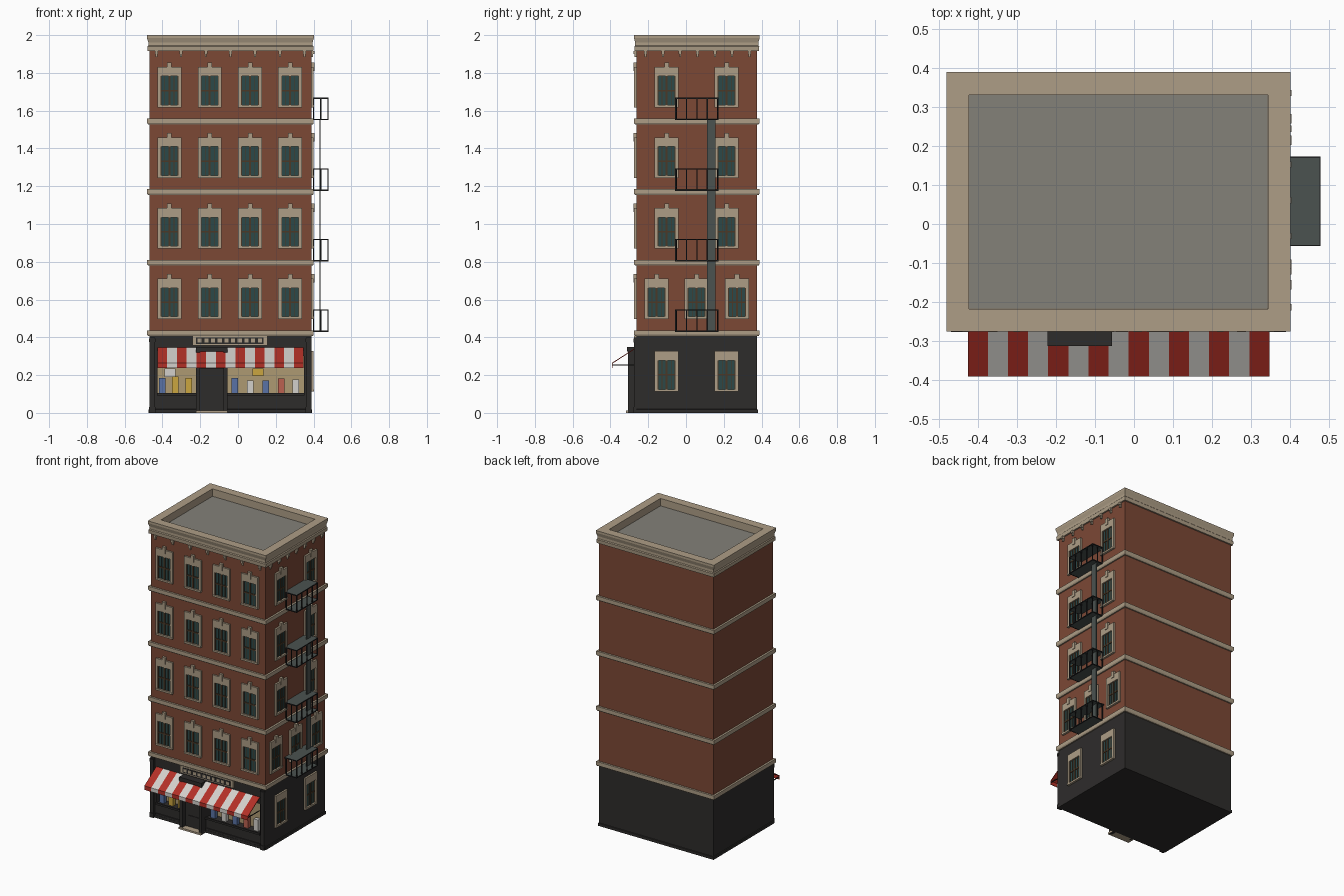
import bpy, bmesh
from mathutils import Matrix, Vector

if "Cube" in bpy.data.objects:
    bpy.data.objects.remove(bpy.data.objects["Cube"])

X0, X1, Y0, Y1 = -0.468, 0.388, -0.262, 0.376
COL = {
    "brick": (0.20, 0.065, 0.036), "stone": (0.42, 0.34, 0.24), "dark": (0.027, 0.025, 0.024),
    "glass": (0.025, 0.065, 0.065), "wood": (0.07, 0.04, 0.02), "roof": (0.23, 0.22, 0.19),
    "red": (0.45, 0.03, 0.02), "white": (0.65, 0.63, 0.6), "iron": (0.07, 0.085, 0.08),
    "rail": (0.015, 0.016, 0.017), "yellow": (0.6, 0.38, 0.05), "blue": (0.1, 0.17, 0.38),
    "orange": (0.5, 0.12, 0.08), "backing": (0.42, 0.32, 0.17)}
MATS = {}
for k, c in COL.items():
    MATS[k] = bpy.data.materials.new(k)
    MATS[k].diffuse_color = (*c, 1)


def finish(bm, name, mat):
    bmesh.ops.recalc_face_normals(bm, faces=bm.faces)
    me = bpy.data.meshes.new(name)
    bm.to_mesh(me)
    bm.free()
    ob = bpy.data.objects.new(name, me)
    me.materials.append(MATS[mat])
    bpy.context.collection.objects.link(ob)
    return ob


def boxes(name, mat, items):
    """One object made of boxes given as x0, x1, y0, y1, z0, z1."""
    bm = bmesh.new()
    for x0, x1, y0, y1, z0, z1 in items:
        c = Vector((x0 + x1, y0 + y1, z0 + z1)) / 2
        m = Matrix.Translation(c) @ Matrix.Diagonal((abs(x1 - x0), abs(y1 - y0), abs(z1 - z0), 1))
        bmesh.ops.create_cube(bm, size=1, matrix=m)
    return finish(bm, name, mat)


def ring(name, mat, profile):
    """Closed (offset, z) profile swept round the building outline."""
    bm = bmesh.new()
    loops = [[bm.verts.new(p) for p in ((X0 - o, Y0 - o, z), (X1 + o, Y0 - o, z),
                                        (X1 + o, Y1 + o, z), (X0 - o, Y1 + o, z))]
             for o, z in profile]
    for a, b in zip(loops, loops[1:] + loops[:1]):
        for i in range(4):
            j = (i + 1) % 4
            bm.faces.new((a[i], a[j], b[j], b[i]))
    return finish(bm, name, mat)


def front(u, d, z):
    return (u[0], u[1], Y0 - d[1], Y0 - d[0], *z)


def side(u, d, z):
    return (X1 + d[0], X1 + d[1], u[0], u[1], *z)


# Main walls and roof
boxes("brick_walls", "brick", [(X0, X1, Y0, Y1, 0.41, 1.945)])
boxes("roof_deck", "roof", [(X0 + 0.04, X1 - 0.04, Y0 + 0.04, Y1 - 0.04, 1.94, 1.95)])
ring("cornice", "stone", [(-0.045, 1.93), (0.0, 1.915), (0.010, 1.915), (0.012, 1.94),
                          (0.007, 1.945), (0.007, 1.962), (0.014, 1.985), (0.014, 2.0), (-0.044, 2.0)])
for n in range(4):
    z = 0.406 + 0.3735 * n
    ring(f"floor_band_{n + 1}", "stone", [(-0.01, z), (0.008, z), (0.013, z + 0.008),
                                          (0.013, z + 0.031), (-0.01, z + 0.031)])

# Cornice brackets on front and right side
br = []
for i in range(7):
    for place, c in ((front, -0.432 + 0.1307 * i), (side, -0.214 + 0.0917 * i)):
        br += [place((c - 0.008, c + 0.008), (0, 0.016), (1.90, 1.917)),
               place((c - 0.005, c + 0.005), (0, 0.010), (1.885, 1.90))]
boxes("cornice_brackets", "stone", br)


# Windows
def windows(name, place, spots):
    stone, panes, frames = [], [], []
    for c, z, key in spots:
        def add(group, u0, u1, d, z0, z1):
            group.append(place((c + u0, c + u1), (-0.005, d), (z + z0, z + z1)))
        add(stone, -0.063, 0.063, 0.012, 0.163, 0.213)
        add(stone, -0.063, 0.063, 0.014, -0.002, 0.010)
        for s in (-1, 1):
            a, b = sorted((s * 0.047, s * 0.063))
            add(stone, a, b, 0.012, 0.010, 0.163)
            a, b = sorted((s * 0.043, s * 0.047))
            add(frames, a, b, 0.007, 0.010, 0.163)
            add(frames, s * 0.024 - 0.0015, s * 0.024 + 0.0015, 0.004, 0.010, 0.163)
        if key:
            add(stone, -0.012, 0.012, 0.016, 0.19, 0.235)
        add(panes, -0.047, 0.047, 0.002, 0.010, 0.163)
        add(frames, -0.005, 0.005, 0.007, 0.010, 0.163)
        add(frames, -0.047, 0.047, 0.006, 0.082, 0.091)
    boxes(name + "_surrounds", "stone", stone)
    boxes(name + "_panes", "glass", panes)
    boxes(name + "_frames", "wood", frames)


levels = [0.499 + 0.3735 * n for n in range(4)]
windows("front_windows", front, [(x, z, True) for z in levels for x in (-0.363, -0.150, 0.064, 0.276)])
windows("side_windows", side, [(y, z, True) for z in levels[1:] for y in (-0.103, 0.215)]
        + [(y, levels[0], True) for y in (-0.156, 0.056, 0.270)]
        + [(y, 0.115, False) for y in (-0.103, 0.215)])

# Ground floor shell with two shop window openings
D0, D1 = -0.222, -0.056
boxes("ground_floor_walls", "dark", [
    (X0, X1, -0.20, Y1, 0, 0.41), (X0, X1, Y0, -0.20, 0, 0.10), (X0, X1, Y0, -0.20, 0.30, 0.41),
    (X0, -0.427, Y0, -0.20, 0.10, 0.30), (D0, D1, Y0, -0.20, 0.10, 0.30),
    (0.350, X1, Y0, -0.20, 0.10, 0.30)])
ring("plinth", "dark", [(-0.01, 0), (0.005, 0), (0.005, 0.018), (-0.01, 0.022)])
boxes("shop_pilasters", "dark", [p for a, b in ((X0, -0.440), (0.360, X1)) for p in (
    front((a, b), (0, 0.012), (0, 0.40)), front((a - 0.002, b + 0.002), (0, 0.016), (0, 0.03)),
    front((a - 0.002, b + 0.002), (0, 0.016), (0.375, 0.395)))])
boxes("shop_panel_frames", "dark", [p for a, b in ((-0.43, D0), (D1, 0.352)) for p in (
    front((a, b), (0, 0.010), (0.092, 0.104)), front((a, b), (0, 0.007), (0.02, 0.032)))])
boxes("shop_window_backing", "backing", [(-0.427, D0, -0.203, -0.199, 0.10, 0.30),
                                         (D1, 0.350, -0.203, -0.199, 0.10, 0.30)])

# Goods on display
goods = {"blue": [(-0.40, 0.185), (-0.017, 0.185), (0.146, 0.172)],
         "yellow": [(-0.333, 0.193), (-0.26, 0.185)],
         "white": [(0.064, 0.172), (0.305, 0.177)], "orange": [(0.228, 0.182)]}
for mat, spots in goods.items():
    boxes("display_goods_" + mat, mat, [(x - 0.017, x + 0.017, -0.245, -0.218, 0.10, z) for x, z in spots])
boxes("hanging_card_left", "white", [(-0.39, -0.33, -0.225, -0.22, 0.19, 0.235)])
boxes("hanging_card_right", "yellow", [(0.078, 0.136, -0.225, -0.22, 0.195, 0.235)])

# Entrance
boxes("entrance_surround", "dark", [
    (D0, D0 + 0.022, -0.308, Y0, 0, 0.33), (D1 - 0.022, D1, -0.308, Y0, 0, 0.33),
    (D0 + 0.02, D1 - 0.02, -0.300, Y0, 0.235, 0.33), (D0, D1, -0.313, Y0, 0.325, 0.35)])
boxes("door", "dark", [(D0 + 0.02, D1 - 0.02, -0.275, Y0, 0.012, 0.235),
                       (D0 + 0.04, D1 - 0.04, -0.279, Y0, 0.03, 0.09),
                       (D0 + 0.04, D1 - 0.04, -0.279, Y0, 0.11, 0.215)])
boxes("door_step", "stone", [(D0, D1, -0.318, Y0, 0, 0.012)])

# Plain fascia panel with small panes
boxes("fascia_panel", "stone", [front((-0.241, 0.156), (0, 0.012), (0.358, 0.408))])
boxes("fascia_inset", "dark", [front((-0.222, 0.135), (0, 0.014), (0.366, 0.400))])
boxes("fascia_panes", "stone", [front((c - 0.011, c + 0.011), (0, 0.016), (0.373, 0.393))
                                for c in [-0.203 + 0.0354 * i for i in range(10)]])

# Striped awning
def awning(name, mat, start):
    bm = bmesh.new()
    w = 0.775 / 15
    path = [(-0.264, 0.347), (-0.392, 0.265), (-0.392, 0.238),
            (-0.388, 0.238), (-0.388, 0.262), (-0.264, 0.342)]
    for i in range(start, 15, 2):
        a, b = -0.427 + w * i, -0.427 + w * (i + 1)
        l, r = ([bm.verts.new((x, y, z)) for y, z in path] for x in (a, b))
        for k in range(6):
            bm.faces.new((l[k], l[(k + 1) % 6], r[(k + 1) % 6], r[k]))
        for e in (l, r):
            bm.faces.new((e[0], e[1], e[4], e[5]))
            bm.faces.new((e[1], e[2], e[3], e[4]))
    finish(bm, name, mat)


awning("awning_red_stripes", "red", 0)
awning("awning_white_stripes", "white", 1)
boxes("awning_struts", "rail", [(x - 0.002, x + 0.002, -0.39, Y0, 0.251, 0.256) for x in (-0.423, 0.344)])

# Fire escape
plates, bars = [], []
FX, FA, FB, t = 0.476, -0.054, 0.170, 0.003
for n in range(4):
    z = 0.430 + 0.3735 * n
    plates += [(X1, FX, FA, FB, z + 0.112, z + 0.118), (X1, FX, FA, FB, z, z + 0.005)]
    for i in range(5):
        y = FA + t + (FB - FA - 2 * t) * i / 4
        bars.append((FX - t, FX + t, y - t, y + t, z, z + 0.118))
    for y in (FA, FB):
        for x in (0.400, 0.438):
            bars.append((x - t, x + t, y - t, y + t, z, z + 0.118))
        for h in (0.002, 0.115):
            bars.append((X1, FX + t, y - t, y + t, z + h - t, z + h + t))
    for h in (0.002, 0.115):
        bars.append((FX - t, FX + t, FA, FB, z + h - t, z + h + t))
boxes("fire_escape_platforms", "iron", plates)
boxes("fire_escape_railings", "rail", bars)
boxes("fire_escape_ladder", "iron", [(0.432, 0.438, 0.110, 0.156, 0.430, 1.552)])

for m in bpy.data.materials:
    if m.users and not m.is_grease_pencil:
        m.use_nodes = True
        m.node_tree.nodes["Principled BSDF"].inputs["Base Color"].default_value = m.diffuse_color
